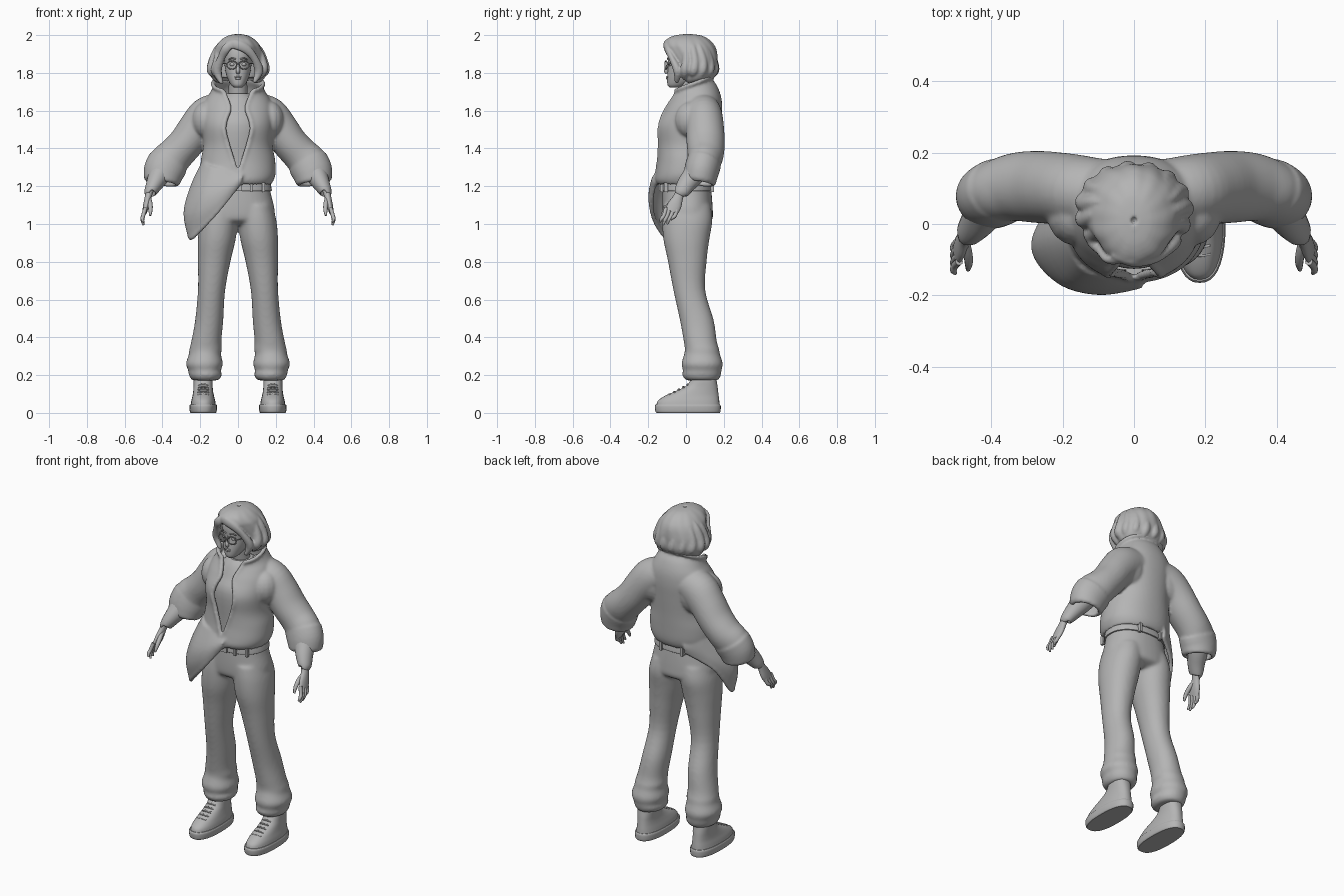
import bpy, bmesh, math
from mathutils import Vector

grey = bpy.data.materials.new("plain grey")
grey.diffuse_color = (0.46, 0.46, 0.46, 1)


def smooth(rows, n=4):
    """Catmull-Rom interpolation of a list of tuples."""
    out = []
    for i in range(len(rows) - 1):
        p = [rows[max(0, min(len(rows) - 1, i + k))] for k in (-1, 0, 1, 2)]
        for s in range(n):
            t = s / n
            out.append(tuple(0.5 * (2 * b + (c - a) * t + (2 * a - 5 * b + 4 * c - d) * t * t
                                    + (3 * b - a - 3 * c + d) * t ** 3) for a, b, c, d in zip(*p)))
    return out + [tuple(rows[-1])]


def skin(name, rings, closed=True, cap=True, mirror=False, thick=0, flat=False):
    """Join rings of points into a surface."""
    bm = bmesh.new()
    vs = [[bm.verts.new(p) for p in r] for r in rings]
    n = len(rings[0])
    for a, b in zip(vs, vs[1:]):
        for i in range(n if closed else n - 1):
            j = (i + 1) % n
            bm.faces.new((a[i], a[j], b[j], b[i]))
    if cap and closed:
        bm.faces.new(vs[0][::-1])
        bm.faces.new(vs[-1])
    bmesh.ops.recalc_face_normals(bm, faces=bm.faces)
    for f in bm.faces:
        f.smooth = not flat and len(f.verts) == 4
    me = bpy.data.meshes.new(name)
    bm.to_mesh(me)
    bm.free()
    me.materials.append(grey)
    ob = bpy.data.objects.new(name, me)
    bpy.context.collection.objects.link(ob)
    if thick:
        m = ob.modifiers.new("thickness", 'SOLIDIFY')
        m.thickness, m.offset = thick, 0
    if mirror:
        ob.modifiers.new("mirror", 'MIRROR')
    return ob


def fuse(name, obs, voxel, rounds):
    """Merge overlapping parts into one softly blended surface."""
    bpy.ops.object.select_all(action='DESELECT')
    for o in obs:
        o.select_set(True)
    bpy.context.view_layer.objects.active = obs[0]
    bpy.ops.object.convert(target='MESH')
    bpy.ops.object.join()
    ob = bpy.context.view_layer.objects.active
    ob.name = name
    m = ob.modifiers.new("blend", 'REMESH')
    m.mode, m.voxel_size, m.use_smooth_shade = 'VOXEL', voxel, True
    s = ob.modifiers.new("soften", 'SMOOTH')
    s.factor, s.iterations = 0.5, rounds


def spow(v, e):
    return math.copysign(abs(v) ** e, v)


def section(z, x0, x1, yf, yb, e=1.0, n=36):
    cx, cy, a, d = (x0 + x1) / 2, (yf + yb) / 2, (x1 - x0) / 2, (yb - yf) / 2
    ts = [2 * math.pi * i / n for i in range(n)]
    return [(cx + a * spow(math.sin(t), e), cy - d * spow(math.cos(t), e), z) for t in ts]


def loft(name, rows, e=1.0, steps=4, **kw):
    """Rows of (z, x0, x1, y front, y back)."""
    return skin(name, [section(*r, e=e) for r in smooth(rows, steps)], **kw)


def tube(name, pts, sides=16, steps=4, **kw):
    """Path points (x, y, z, radius across, radius in y)."""
    pts = smooth(pts, steps)
    rings = []
    for i, p in enumerate(pts):
        a, b = pts[max(0, i - 1)], pts[min(len(pts) - 1, i + 1)]
        t = (Vector(b[:3]) - Vector(a[:3])).normalized()
        ref = Vector((0, 1, 0)) if abs(t.y) < 0.97 else Vector((0, 0, 1))
        u = ref.cross(t).normalized()
        v = t.cross(u)
        r2 = p[4] if len(p) > 4 else p[3]
        rings.append([Vector(p[:3]) + u * p[3] * math.cos(k) + v * r2 * math.sin(k)
                      for k in (2 * math.pi * j / sides for j in range(sides))])
    return skin(name, rings, **kw)


def sheet(name, rows, e, thick, wave=0.0, n=90):
    """Wrap open at the front. Rows of (z, half width, y front, y back, half opening, front drop)."""
    rings = []
    for z, a, yf, yb, w, drop in smooth(rows, 5):
        t0 = math.asin(min(1, max(0.0, w) / a) ** (1 / e))
        cy, d, ring = (yf + yb) / 2, (yb - yf) / 2, []
        for i in range(n + 1):
            t = t0 + (2 * math.pi - 2 * t0) * i / n
            k = 1 + wave * (math.sin(13 * t + 22 * z) + 0.7 * math.sin(7 * t - 30 * z))
            ring.append((a * k * spow(math.sin(t), e), cy - d * k * spow(math.cos(t), e),
                         z - drop * math.cos(t)))
        rings.append(ring)
    return skin(name, rings, closed=False, thick=thick), rings


def ball(name, c, r, **kw):
    rings = []
    for i in range(1, 12):
        p = math.pi * i / 12
        s = math.sin(p)
        rings.append(section(c[2] - r[2] * math.cos(p), c[0] - r[0] * s, c[0] + r[0] * s,
                             c[1] - r[1] * s, c[1] + r[1] * s, n=16))
    return skin(name, rings, **kw)


def box(name, c, h, **kw):
    rings = [[(c[0] + sx * h[0], c[1] + sy * h[1], c[2] + sz * h[2])
              for sx, sy in ((-1, -1), (1, -1), (1, 1), (-1, 1))] for sz in (-1, 1)]
    return skin(name, rings, flat=True, **kw)


# Trousers
hips = loft("hips", [(1.25, -.16, .16, -.12, .125), (1.17, -.172, .172, -.125, .135), (1.07, -.195, .195, -.125, .142),
                     (1.02, -.18, .18, -.115, .138), (.995, -.1, .1, -.07, .09)], e=.9)
leg = loft("leg", [(1.1, .0, .18, -.12, .13), (1.02, .0, .203, -.126, .14), (.92, .012, .212, -.12, .124),
                   (.81, .038, .212, -.097, .11), (.65, .068, .212, -.067, .102), (.49, .078, .227, -.032, .147),
                   (.38, .088, .247, -.012, .163), (.335, .085, .258, -.006, .176), (.31, .09, .26, -.01, .18),
                   (.26, .08, .276, -.024, .195), (.225, .09, .263, -.016, .188),
                   (.2, .085, .26, -.02, .185), (.172, .103, .244, -.002, .172)], e=.95, mirror=True)
fuse("trousers", [hips, leg], .009, 9)

# Belt with loops and buckle
loft("belt", [(1.175, -.177, .177, -.131, .14), (1.18, -.179, .179, -.133, .142),
              (1.21, -.174, .174, -.131, .138), (1.215, -.171, .171, -.128, .135)], e=.9)
for i, x in enumerate((.07, .135)):
    box("belt_loop_front", (x, -.128 + .022 * i, 1.195), (.007, .01, .026), mirror=True)
box("belt_loop_back", (.07, .135, 1.195), (.008, .012, .026), mirror=True)
box("belt_buckle", (0, -.134, 1.195), (.022, .008, .02))

# Shirt and neck under the jacket
loft("shirt", [(1.22, -.15, .15, -.11, .11), (1.35, -.15, .15, -.115, .13), (1.52, -.15, .15, -.125, .14),
               (1.6, -.14, .14, -.09, .15), (1.66, -.1, .1, -.06, .13), (1.69, -.06, .06, -.035, .09)])
tube("neck", [(0, .04, 1.62, .055), (0, .025, 1.7, .05), (0, .01, 1.78, .048)])

# Jacket body with open front and stand-up collar
body, rings = sheet("body", [
    (1.212, .166, -.142, .138, .02, 0), (1.235, .18, -.155, .152, .012, 0), (1.27, .19, -.152, .16, .01, 0),
    (1.34, .187, -.143, .165, .03, 0), (1.42, .174, -.142, .17, .055, 0), (1.52, .18, -.148, .178, .075, 0),
    (1.6, .18, -.11, .183, .048, 0), (1.655, .162, -.085, .178, .055, .012), (1.695, .136, -.074, .158, .065, .03),
    (1.725, .124, -.066, .13, .072, .042), (1.742, .134, -.074, .145, .08, .044)], .92, .018)
jacket = [body]
for k in (0, -1):
    jacket.append(tube("lapel", [tuple(r[k]) + (.014, .014) for r in rings[::3]], sides=10, steps=3))
jacket.append(tube("collar_rim", [tuple(p) + (.012,) for p in rings[-1][::5]], sides=8, steps=3))
jacket.append(ball("chest_fill", (.165, .03, 1.55), (.08, .09, .1), mirror=True))
jacket.append(ball("back_fill", (.14, .12, 1.55), (.11, .066, .11), mirror=True))

# Loose jacket tail hanging on one side
top = [(.03, -.15, 1.27), (-.09, -.142, 1.29), (-.155, -.105, 1.31), (-.182, -.02, 1.33),
       (-.16, .09, 1.3), (-.08, .145, 1.26)]
mid = [(.025, -.17, 1.25), (-.1, -.182, 1.19), (-.195, -.15, 1.17), (-.243, -.04, 1.2),
       (-.185, .08, 1.22), (-.085, .15, 1.235)]
low = [(.02, -.172, 1.235), (-.1, -.19, 1.13), (-.215, -.155, 1.06), (-.28, -.06, 1.06),
       (-.215, .06, 1.15), (-.09, .145, 1.215)]
end = [(.015, -.165, 1.225), (-.095, -.183, 1.085), (-.2, -.14, .97), (-.256, -.07, .93),
       (-.222, .05, 1.1), (-.09, .138, 1.2)]
cols = [smooth(r, 6) for r in (top, mid, low, end)]
tail = list(zip(*[smooth(c, 4) for c in zip(*cols)]))
jacket.append(skin("tail", tail, closed=False, thick=.018))
jacket.append(tube("tail_hem", [tuple(p) + (.012,) for p in cols[-1]], sides=8, steps=1))

# Sleeves with wide turned cuff, fused with the jacket
jacket.append(tube("sleeve", [
    (.04, .085, 1.6, .08, .085), (.1, .087, 1.592, .092, .088), (.16, .093, 1.565, .1, .092),
    (.215, .1, 1.508, .091, .092), (.272, .104, 1.432, .085, .092), (.328, .104, 1.37, .086, .087),
    (.372, .093, 1.322, .094, .08), (.395, .08, 1.27, .088, .076), (.405, .07, 1.215, .077, .07)],
    sides=32, cap=False, thick=.018, mirror=True))
jacket.append(tube("cuff", [(.37, .095, 1.325, .099, .083), (.392, .082, 1.28, .098, .082),
                            (.404, .071, 1.225, .086, .077)], sides=32, cap=False, thick=.02, mirror=True))
fuse("jacket", jacket, .0075, 6)
tube("forearm_sleeve", [(.36, .09, 1.36, .065, .065), (.405, .055, 1.28, .062, .06), (.44, .005, 1.215, .046, .05),
                        (.464, -.024, 1.17, .033, .04), (.465, -.028, 1.163, .025, .03)], sides=20, mirror=True)

# Hands
tube("palm", [(.463, -.025, 1.19, .02, .025), (.475, -.04, 1.145, .018, .026), (.485, -.06, 1.1, .017, .037),
              (.494, -.078, 1.065, .013, .036)], mirror=True)
for i, (dy, tip) in enumerate(((-.105, 1.01), (-.087, .995), (-.066, 1.0), (-.046, 1.022))):
    tube("finger_%d" % (i + 1), [(.49, dy, 1.085, .011), (.502, dy - .012, 1.045, .0105),
                                 (.506, dy - .025, (1.045 + tip) / 2, .0095), (.5, dy - .033, tip, .005)],
         sides=10, mirror=True)
tube("thumb", [(.472, -.05, 1.135, .013), (.465, -.085, 1.105, .013), (.463, -.112, 1.075, .011),
               (.465, -.128, 1.045, .006)], sides=10, mirror=True)

# Shoes: sole, upper, laces
loft("shoe_sole", [(0, .118, .25, -.155, .178), (.008, .113, .255, -.162, .183), (.035, .111, .257, -.165, .184),
                   (.045, .115, .253, -.16, .18)], e=.82, mirror=True)
loft("shoe_upper", [(.04, .117, .251, -.157, .178), (.065, .121, .247, -.148, .176), (.09, .127, .241, -.112, .173),
                    (.115, .132, .237, -.055, .17), (.14, .134, .235, -.005, .167), (.17, .134, .235, .022, .162),
                    (.2, .137, .232, .03, .158)], e=.85, mirror=True)
for i in range(5):
    y, z, w = -.088 + .024 * i, .097 + .013 * i, .03 - .001 * i
    for s in (-1, 1):
        tube("shoe_lace", [(.184 - w, y + .012 + s * .008, z - .002, .004), (.184, y, z + .002, .0045),
                           (.184 + w, y + .012 - s * .008, z - .002, .004)], sides=6, steps=3, mirror=True)

# Head and face
loft("head", [(1.722, -.02, .02, -.085, -.03), (1.735, -.036, .036, -.097, .0), (1.765, -.053, .053, -.1, .05),
              (1.8, -.065, .065, -.098, .08), (1.845, -.071, .071, -.094, .095), (1.9, -.074, .074, -.096, .1),
              (1.95, -.06, .06, -.08, .09), (1.975, -.03, .03, -.04, .05)], e=.92)
tube("nose", [(0, -.092, 1.855, .007), (0, -.1, 1.83, .009), (0, -.105, 1.81, .012), (0, -.098, 1.799, .009)], sides=10)
ball("upper_lip", (0, -.099, 1.778), (.02, .007, .005))
ball("lower_lip", (0, -.099, 1.77), (.017, .007, .006))
ball("eye", (.03, -.083, 1.845), (.014, .012, .01), mirror=True)
tube("eyebrow", [(.012, -.096, 1.872, .004), (.03, -.096, 1.878, .004), (.05, -.085, 1.87, .003)], sides=8, mirror=True)

# Glasses
rim = [(.033 + .026 * math.cos(t), -.106 + .006 * math.cos(t), 1.842 + .022 * math.sin(t), .0032)
       for t in (2 * math.pi * i / 20 for i in range(21))]
tube("glasses_rim", rim, sides=6, steps=1, mirror=True)
tube("glasses_bridge", [(-.008, -.11, 1.846, .003), (0, -.112, 1.849, .003), (.008, -.11, 1.846, .003)], sides=6)
tube("glasses_arm", [(.058, -.1, 1.848, .003), (.076, -.05, 1.85, .003), (.076, .02, 1.85, .003)], sides=6, mirror=True)

# Bobbed wavy hair: shell, crown, locks and side-swept fringe
hair = [sheet("hair_shell", [
    (1.757, .1, -.01, .12, .085, .01), (1.775, .127, -.025, .143, .088, .01), (1.815, .142, -.045, .156, .09, 0),
    (1.86, .136, -.06, .157, .085, 0), (1.895, .125, -.08, .154, .072, 0), (1.922, .114, -.095, .148, .045, 0),
    (1.945, .102, -.104, .136, .004, 0), (1.97, .078, -.094, .112, .001, 0), (1.988, .046, -.055, .075, .001, 0),
    (1.995, .008, .0, .02, .001, 0)], 1, .022, wave=.012)[0]]
hair.append(loft("inner", [(1.775, -.105, .105, .01, .12), (1.81, -.13, .13, .01, .14), (1.87, -.12, .12, .0, .145)]))
hair.append(ball("crown", (.0, .015, 1.93), (.1, .1, .062)))
for i in range(11):
    t = math.radians(62 + 23.6 * i)
    path = []
    for z, r, turn, w in ((1.965, .078, 0, .012), (1.92, .113, .08, .02), (1.86, .136, .16, .024),
                          (1.81, .142, .1, .025), (1.765 + .015 * (i % 2), .116, -.02, .01)):
        a = t + turn
        path.append((r * math.sin(a), .038 - r * .8 * math.cos(a), z, w, w))
    hair.append(tube("lock", path, sides=12))
hair.append(tube("fringe_long", [(-.06, -.082, 1.955, .016, .014), (-.01, -.104, 1.95, .026, .015),
                                 (.045, -.1, 1.925, .024, .014), (.088, -.074, 1.875, .02, .016),
                                 (.11, -.045, 1.81, .024, .022), (.085, -.05, 1.748, .009, .01)]))
hair.append(tube("fringe_short", [(-.03, -.09, 1.96, .014, .014), (-.062, -.1, 1.93, .024, .014),
                                  (-.088, -.074, 1.88, .02, .016), (-.11, -.045, 1.81, .024, .022),
                                  (-.085, -.05, 1.742, .009, .01)]))
fuse("hair", hair, .006, 2)
